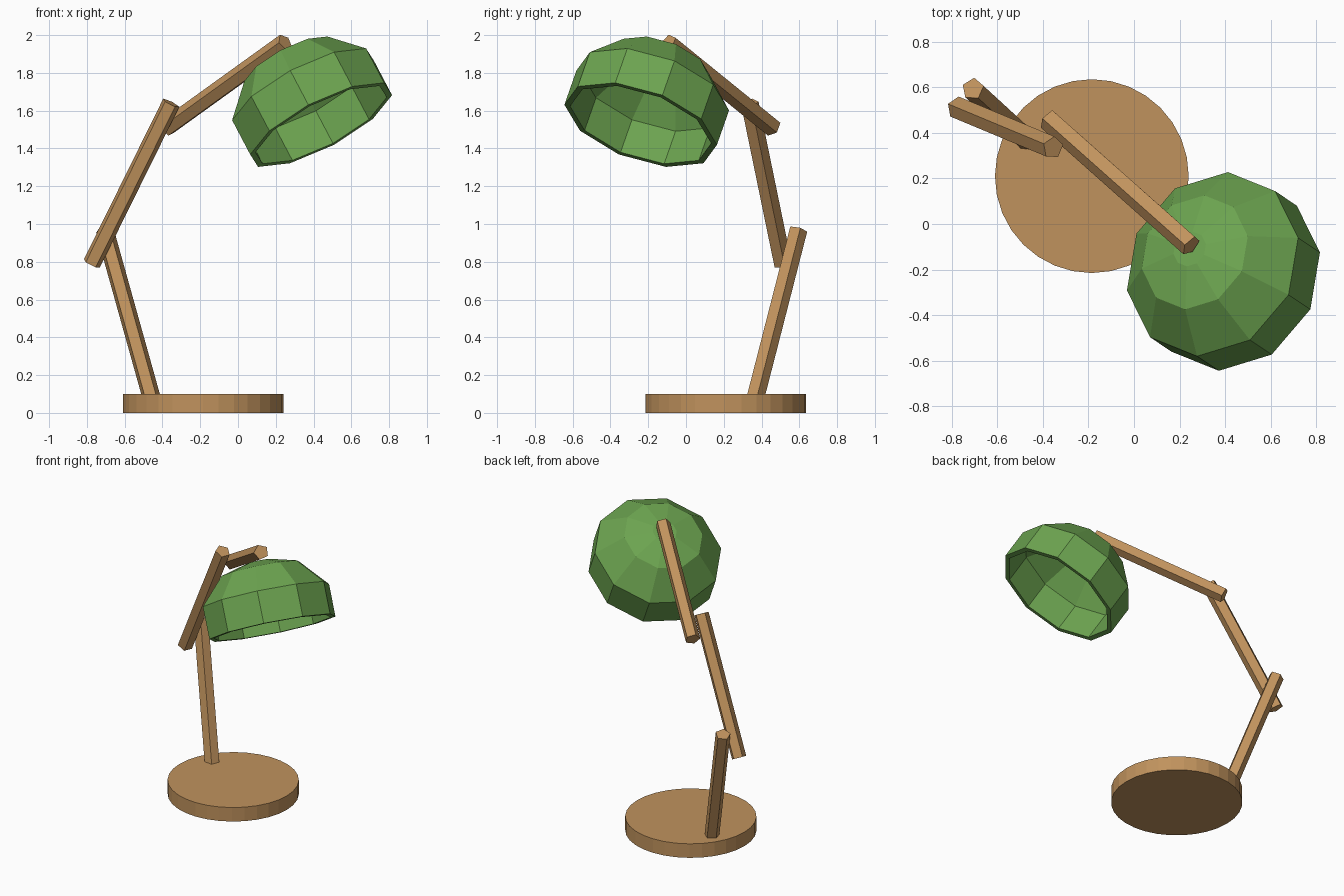
import bpy, bmesh, math
from mathutils import Vector, Matrix

if "Cube" in bpy.data.objects:
    bpy.data.objects.remove(bpy.data.objects["Cube"])


def material(name, rgb):
    m = bpy.data.materials.new(name)
    m.diffuse_color = (*rgb, 1)
    m.use_nodes = True
    m.node_tree.nodes["Principled BSDF"].inputs["Base Color"].default_value = m.diffuse_color
    return m


wood = material("warm wood", (0.53, 0.29, 0.11))
green = material("leaf green", (0.15, 0.37, 0.08))


def frame(axis, hint):
    """Rotation with local z along axis and local x towards hint."""
    z = Vector(axis).normalized()
    h = Vector(hint)
    x = (h - z * h.dot(z)).normalized()
    return Matrix((x, z.cross(x), z)).transposed().to_4x4()


def add_object(name, bm, mat):
    bmesh.ops.recalc_face_normals(bm, faces=bm.faces)
    me = bpy.data.meshes.new(name)
    bm.to_mesh(me)
    bm.free()
    me.materials.append(mat)
    ob = bpy.data.objects.new(name, me)
    bpy.context.collection.objects.link(ob)
    return ob


def prism(name, start, end, radius, sides, hint):
    a, b = Vector(start), Vector(end)
    rings = []
    bm = bmesh.new()
    rot = frame(b - a, hint)
    for p in (a, b):
        rings.append([bm.verts.new(p + rot @ Vector((
            radius * math.cos(2 * math.pi * i / sides),
            radius * math.sin(2 * math.pi * i / sides), 0)))
            for i in range(sides)])
    for i in range(sides):
        j = (i + 1) % sides
        bm.faces.new((rings[0][i], rings[0][j], rings[1][j], rings[1][i]))
    bm.faces.new(rings[0][::-1])
    bm.faces.new(rings[1])
    return add_object(name, bm, wood)


# Round base and three five-sided arm segments
prism("base", (-0.185, 0.21, 0), (-0.185, 0.21, 0.1), 0.425, 32, (1, 0, 0))
prism("lower_arm", (-0.45, 0.357, 0.05), (-0.707, 0.593, 0.97), 0.05, 5, (0.05, 1, 0))
prism("middle_arm", (-0.775, 0.51, 0.79), (-0.355, 0.335, 1.64), 0.05, 5, (0, 0, 1))
prism("upper_arm", (-0.375, 0.46, 1.51), (0.25, -0.095, 1.96), 0.05, 5, (-0.66, -0.75, 0))

# Ten-sided dome shade, tilted, open at the rim: (radius, height above rim)
profile = [(0.423, 0), (0.423, 0.215), (0.262, 0.39), (0.08, 0.44)]
up = Vector((-0.445, 0.297, 0.846)).normalized()
low = Vector((-0.706, 0.471, -0.533))
side = Vector((0.555, 0.832, 0))
turn = math.radians(10)
place = Matrix.Translation((0.44, -0.24, 1.525)) @ frame(
    up, low * math.cos(turn) - side * math.sin(turn))
bm = bmesh.new()
n = 10
rings = [[bm.verts.new((r * math.cos(2 * math.pi * i / n),
                        r * math.sin(2 * math.pi * i / n), h))
          for i in range(n)] for r, h in profile]
for a, b in zip(rings, rings[1:]):
    for i in range(n):
        j = (i + 1) % n
        bm.faces.new((a[i], a[j], b[j], b[i]))
bm.faces.new(rings[-1])
bm.transform(place)
bm.normal_update()
shade = add_object("shade", bm, green)
# Make sure the shell thickens inward
outward = shade.data.polygons[0].normal.dot(
    shade.data.polygons[0].center - Vector((0.44, -0.24, 1.525))) > 0
shell = shade.modifiers.new("shell", 'SOLIDIFY')
shell.thickness = 0.03
shell.offset = -1 if outward else 1
shell.use_even_offset = True
